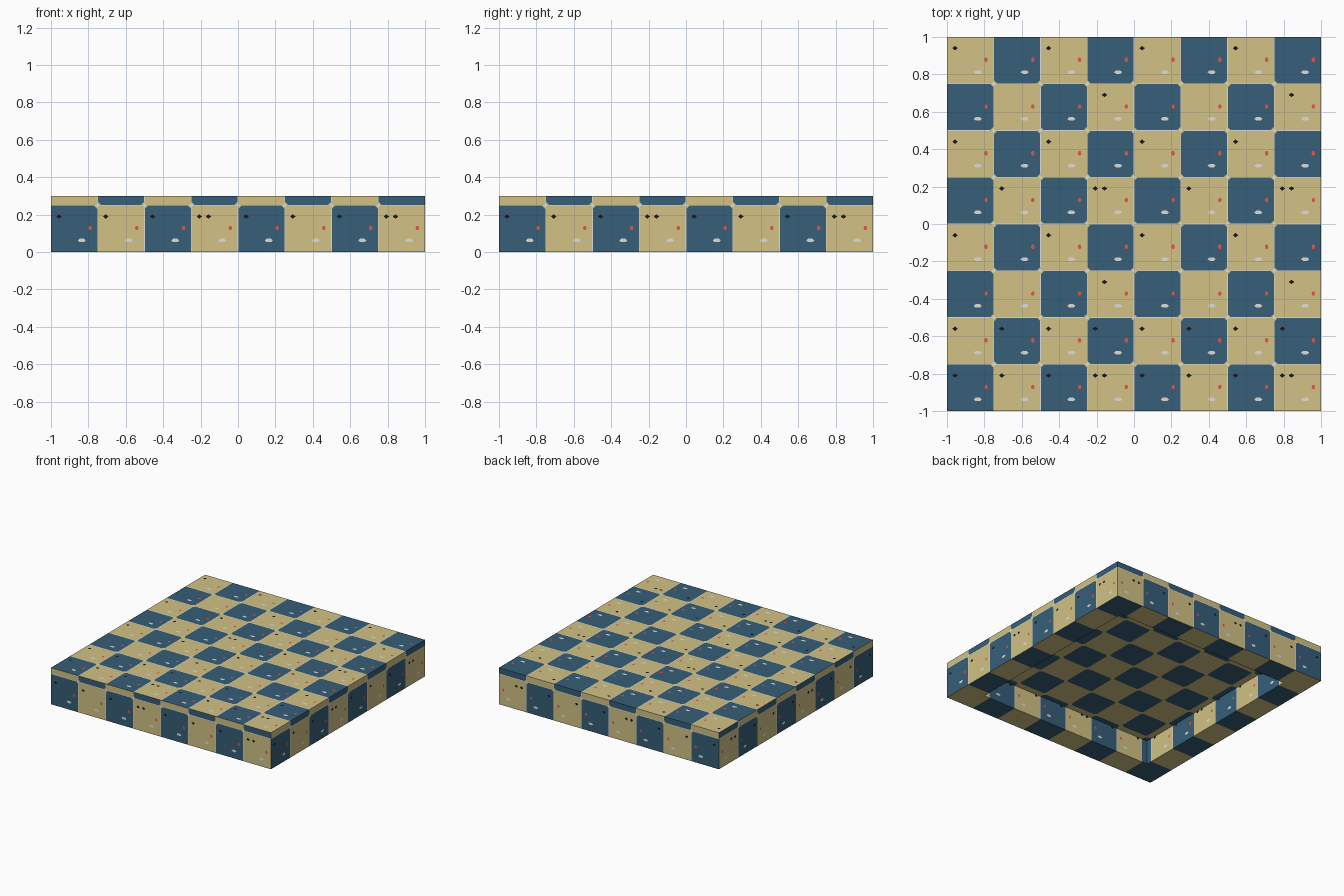
import bpy, bmesh, math
from mathutils import Vector

if "Cube" in bpy.data.objects:
    bpy.data.objects.remove(bpy.data.objects["Cube"], do_unlink=True)

TILE, GAP = 0.25, 0.0024          # tile size and half the joint width
HEIGHT, RIM, DEPTH = 0.3, 0.2, 0.2


def linear(c):
    c /= 255
    return c / 12.92 if c <= 0.04045 else ((c + 0.055) / 1.055) ** 2.4


def material(name, r, g, b):
    m = bpy.data.materials.new(name)
    m.use_nodes = True
    col = (linear(r), linear(g), linear(b), 1)
    m.diffuse_color = col
    bsdf = m.node_tree.nodes["Principled BSDF"]
    bsdf.inputs["Base Color"].default_value = col
    bsdf.inputs["Roughness"].default_value = 0.9
    return m


tan = material("sand_tan", 210, 194, 133)
blue = material("slate_blue", 55, 94, 120)
pale = material("pale_grey", 222, 223, 217)
red = material("coral_red", 240, 88, 70)
black = material("near_black", 24, 24, 26)


def make_object(name, bm, mats):
    me = bpy.data.meshes.new(name)
    bm.to_mesh(me)
    bm.free()
    for m in mats:
        me.materials.append(m)
    ob = bpy.data.objects.new(name, me)
    bpy.context.collection.objects.link(ob)
    return ob


# Slab with a square recess in its underside
bm = bmesh.new()
bmesh.ops.create_cube(bm, size=1)
for v in bm.verts:
    v.co = Vector((v.co.x * 2, v.co.y * 2, (v.co.z + 0.5) * HEIGHT))
bm.normal_update()
bottom = [f for f in bm.faces if f.normal.z < -0.5]
bmesh.ops.inset_region(bm, faces=bottom, thickness=RIM, use_even_offset=True)
cap = bmesh.ops.extrude_discrete_faces(bm, faces=bottom)["faces"][0]
for v in cap.verts:
    v.co.z = DEPTH


# Cut the joints between the tiles
def cut(axis, at):
    co, no = Vector(), Vector()
    co[axis], no[axis] = at, 1
    geom = bm.verts[:] + bm.edges[:] + bm.faces[:]
    bmesh.ops.bisect_plane(bm, geom=geom, plane_co=co, plane_no=no, dist=1e-5)


for side in (-GAP, GAP):
    cut(2, TILE + side)
    for i in range(-3, 4):
        cut(0, i * TILE + side)
        cut(1, i * TILE + side)
bmesh.ops.recalc_face_normals(bm, faces=bm.faces[:])


# Thin plates: outline, position in the tile, colour, lift, which tiles carry it
def ring(n, w, h):
    return [(w * math.cos(math.tau * k / n), h * math.sin(math.tau * k / n)) for k in range(n)]


def every_tile(col, row, is_tan):
    return True


def first_fleck(col, row, is_tan):
    return row < 2 or (is_tan and row % 4 != 2)


def second_fleck(col, row, is_tan):
    return is_tan and col % 4 == 3


fleck = ring(4, 0.015, 0.012)
marks = {
    "red_spots": (ring(6, 0.010, 0.013), (0.209, 0.128), red, 0.0015, every_tile),
    "pale_spots": (ring(6, 0.022, 0.011), (0.165, 0.062), pale, 0.0015, every_tile),
    "dark_flecks": (fleck, (0.043, 0.19), black, 0.0015, first_fleck),
    "second_dark_flecks": (fleck, (0.092, 0.19), black, 0.0015, second_fleck),
    "rounded_tile_corners": (ring(4, 0.021, 0.021), None, tan, 0.001, None),
    "joint_crossings": (ring(4, 0.011, 0.011), None, pale, 0.002, None),
}
plates = {name: bmesh.new() for name in marks}
placed = set()


def add_plate(name, face, n, a, b, pa, pb):
    key = (name, n, round(face.verts[0].co[n], 3), round(pa, 3), round(pb, 3))
    if key in placed:
        return
    placed.add(key)
    pm, verts = plates[name], []
    outline, lift = marks[name][0], marks[name][3]
    for da, db in outline:
        p = Vector()
        p[a], p[b] = pa + da, pb + db
        p[n] = face.verts[0].co[n] + lift * face.normal[n]
        verts.append(pm.verts.new(p))
    new = pm.faces.new(verts)
    new.normal_update()
    if new.normal.dot(face.normal) < 0:
        new.normal_flip()


def on_joint(t):
    return abs(t - round(t / TILE) * TILE) < GAP


# Colour the tiles as a checkerboard and place the marks; undersides stay plain
for f in bm.faces:
    n = max(range(3), key=lambda k: abs(f.normal[k]))
    a, b = [k for k in range(3) if k != n]
    c = f.calc_center_bounds()
    underside = f.normal.z < -0.5
    joints = on_joint(c[a]) + on_joint(c[b])
    if joints:
        f.material_index = 0 if underside else 2
        if joints == 2:
            add_plate("rounded_tile_corners", f, n, a, b, c[a], c[b])
            if not underside:
                add_plate("joint_crossings", f, n, a, b, c[a], c[b])
        continue
    ca, cb = math.floor(c[a] / TILE), math.floor(c[b] / TILE)
    is_tan = (ca + cb) % 2 == 1
    f.material_index = 0 if is_tan else 1
    if underside:
        continue
    col, row = ca + 4, cb + (4 if b == 1 else 0)
    for name, (outline, spot, mat, lift, wanted) in marks.items():
        if not spot or not wanted(col, row, is_tan):
            continue
        pos = {a: ca * TILE + spot[0], b: cb * TILE + spot[1]}
        fits = all(min(v.co[k] for v in f.verts) + 0.01 < pos[k] < max(v.co[k] for v in f.verts) - 0.01
                   for k in (a, b))
        if fits:
            add_plate(name, f, n, a, b, pos[a], pos[b])

make_object("tiled_slab", bm, [tan, blue, pale])
for name, pm in plates.items():
    make_object(name, pm, [marks[name][2]])
